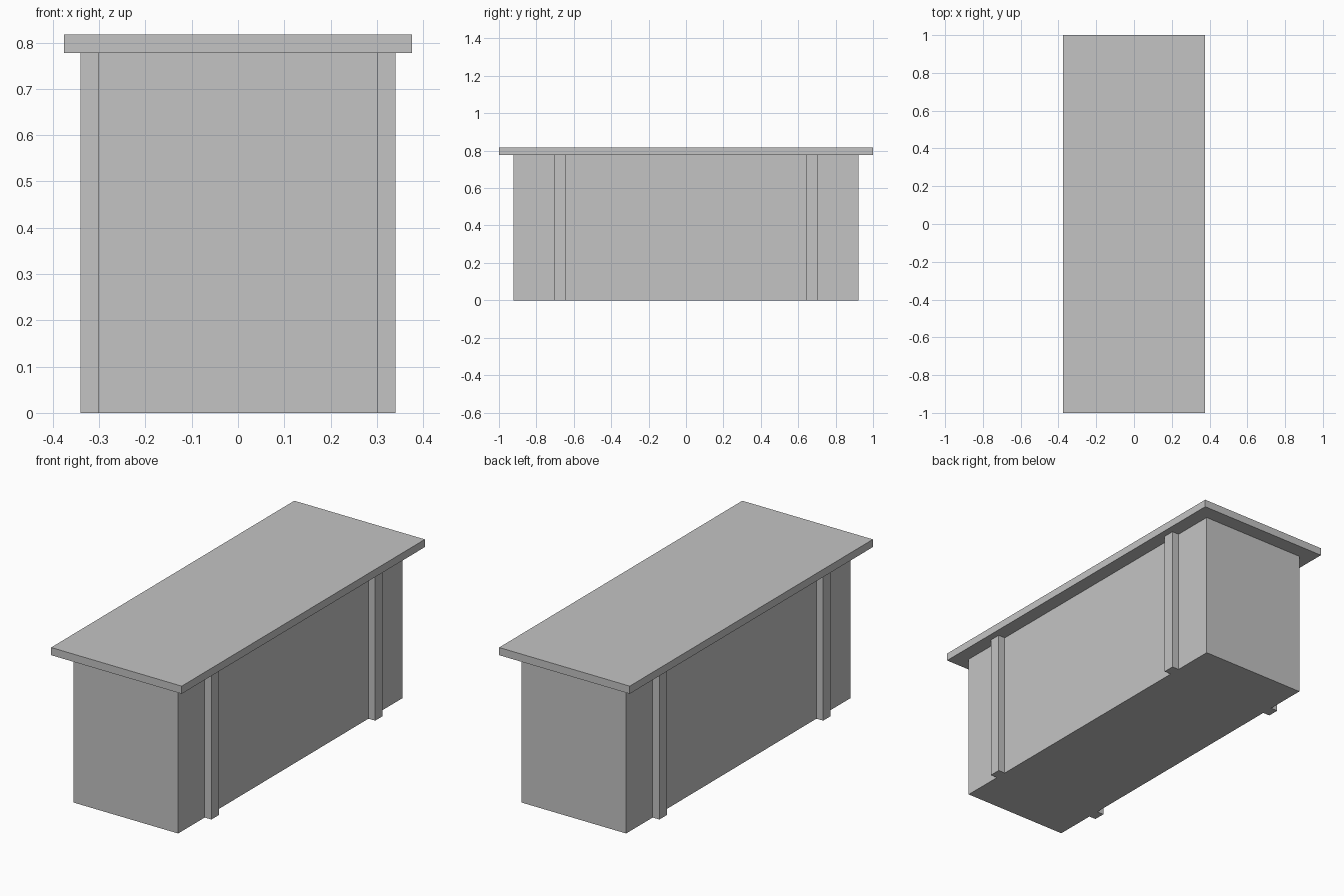
import bpy

default_cube = bpy.data.objects.get("Cube")
if default_cube:
    bpy.data.objects.remove(default_cube, do_unlink=True)

# Single plain grey finish
grey = bpy.data.materials.new("plain grey")
grey.use_nodes = True
colour = (0.55, 0.55, 0.55, 1)
grey.diffuse_color = colour
grey.node_tree.nodes["Principled BSDF"].inputs["Base Color"].default_value = colour


def box(name, low, high):
    """Add a box spanning two opposite corners."""
    centre = [(a + b) / 2 for a, b in zip(low, high)]
    bpy.ops.mesh.primitive_cube_add(size=1, location=centre)
    obj = bpy.context.object
    obj.name = name
    obj.scale = [b - a for a, b in zip(low, high)]
    bpy.ops.object.transform_apply(location=False, rotation=False, scale=True)
    obj.data.materials.append(grey)
    return obj


BODY_X, BODY_Y, BODY_TOP = 0.301, 0.922, 0.777
POST_X, POST_IN, POST_OUT = 0.34, 0.643, 0.704

# Counter body and overhanging top slab
box("counter_body", (-BODY_X, -BODY_Y, 0), (BODY_X, BODY_Y, BODY_TOP))
box("counter_top", (-0.376, -1, BODY_TOP), (0.376, 1, 0.817))

# Upright battens on both long sides
for side, sx in (("left", 1), ("right", -1)):
    for end, sy in (("front", -1), ("back", 1)):
        xs = sorted((sx * BODY_X, sx * POST_X))
        ys = sorted((sy * POST_IN, sy * POST_OUT))
        box(f"{end}_{side}_batten", (xs[0], ys[0], 0), (xs[1], ys[1], BODY_TOP))
